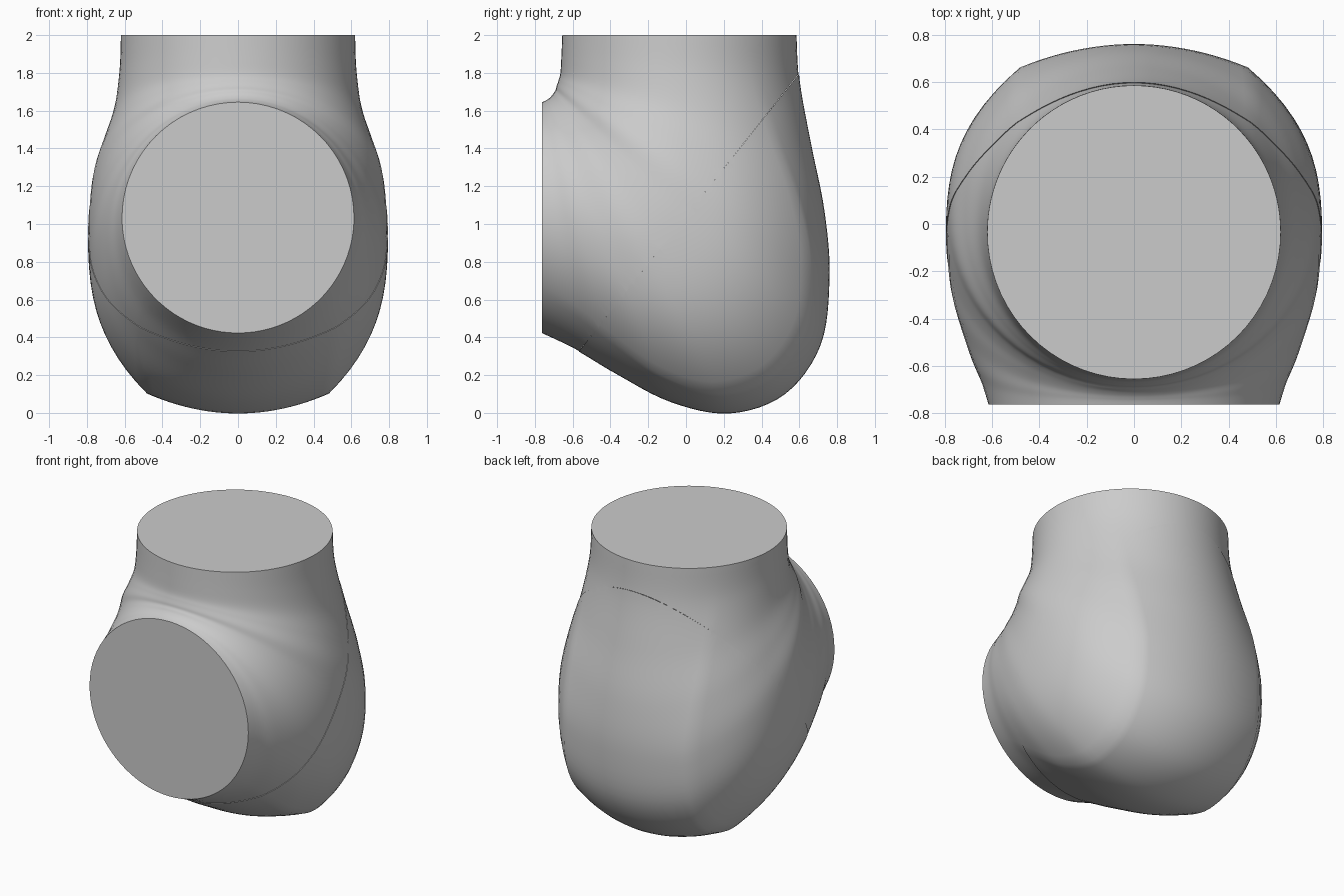
import bpy, bmesh, math
from mathutils import Vector

if "Cube" in bpy.data.objects:
    bpy.data.objects.remove(bpy.data.objects["Cube"])

# Elbow sections: inner y,z / outer y,z / half width / how boxed the outer side is
KEYS = [
    (-.655, 2.0, .585, 2.0, .62, 0),
    (-.66, 1.88, .60, 1.75, .627, .05),
    (-.665, 1.80, .66, 1.42, .655, .35),
    (-.675, 1.76, .73, 1.07, .712, .75),
    (-.685, 1.73, .757, .72, .767, 1),
    (-.69, 1.71, .71, .36, .788, 1),
    (-.70, 1.695, .52, .10, .79, 1),
    (-.71, 1.68, .23, 0, .775, 1),
    (-.725, 1.665, -.08, .06, .735, .8),
    (-.74, 1.655, -.37, .21, .688, .4),
    (-.75, 1.65, -.58, .335, .645, .15),
    (-.763, 1.645, -.763, .423, .614, 0),
]
CORNER_X, SAG, CORNER_A = .48, .12, math.radians(129.3)


def spline(t):
    i = min(int(t), len(KEYS) - 2)
    f = t - i
    p = [KEYS[min(max(i + j, 0), len(KEYS) - 1)] for j in (-1, 0, 1, 2)]
    return [.5 * (2*b + (c - a)*f + (2*a - 5*b + 4*c - d)*f*f + (3*b - a - 3*c + d)*f**3)
            for a, b, c, d in zip(*p)]


def half_section(h, w, k):
    """Points (x, u) from the inner side to the outer side."""
    pts = []
    angles = [math.pi/2 * i/18 for i in range(18)]
    angles += [math.pi/2 + (CORNER_A - math.pi/2) * i/12 for i in range(12)]
    angles += [CORNER_A + (math.pi - CORNER_A) * i/12 for i in range(13)]
    for n, a in enumerate(angles):
        ex, eu = w * math.sin(a), -h * math.cos(a)
        if n < 18:
            bx, bu = ex, eu
        elif n < 30:
            v = (n - 18) / 12
            bx, bu = w - (w - CORNER_X) * v**2.5, (h - SAG) * v
        else:
            v = (n - 30) / 12
            bx, bu = CORNER_X * (1 - v), h - SAG * (1 - v)**2
        pts.append((ex + (bx - ex)*k, eu + (bu - eu)*k))
    return pts


def elbow():
    bm = bmesh.new()
    rings = []
    steps = 66
    for s in range(steps + 1):
        iy, iz, oy, oz, w, k = spline(s / steps * (len(KEYS) - 1))
        a, b = Vector((0, iy, iz)), Vector((0, oy, oz))
        mid, d = (a + b) / 2, (b - a).normalized()
        half = half_section((b - a).length / 2, w, min(max(k, 0), 1))
        loop = half + [(-x, u) for x, u in half[-2:0:-1]]
        rings.append([bm.verts.new(mid + d*u + Vector((x, 0, 0))) for x, u in loop])
    n = len(rings[0])
    for r, q in zip(rings, rings[1:]):
        for i in range(n):
            bm.faces.new((r[i], r[(i+1) % n], q[(i+1) % n], q[i]))
    # flat ends of the two openings
    bm.faces.new(rings[0])
    bm.faces.new(rings[-1])
    bmesh.ops.recalc_face_normals(bm, faces=bm.faces)
    return bm


def make_part(name, keep_back):
    bm = elbow()
    co, no = Vector((0, -.54, .36)), Vector((0, 1.44, -1.14)).normalized()
    cut = bmesh.ops.bisect_plane(bm, geom=bm.verts[:] + bm.edges[:] + bm.faces[:], dist=1e-5,
                                 plane_co=co, plane_no=no,
                                 clear_inner=keep_back, clear_outer=not keep_back)
    if keep_back:
        # slightly proud shell, closed along the seam
        bm.normal_update()
        for v, nrm in [(v, v.normal.copy()) for v in bm.verts]:
            v.co += nrm * .003
        rim = [e for e in cut['geom_cut'] if isinstance(e, bmesh.types.BMEdge)]
        bmesh.ops.contextual_create(bm, geom=rim)
        bmesh.ops.recalc_face_normals(bm, faces=bm.faces)
    me = bpy.data.meshes.new(name)
    bm.to_mesh(me)
    bm.free()
    ob = bpy.data.objects.new(name, me)
    bpy.context.collection.objects.link(ob)
    bpy.ops.object.select_all(action='DESELECT')
    ob.select_set(True)
    bpy.context.view_layer.objects.active = ob
    bpy.ops.object.shade_smooth_by_angle(angle=math.radians(35))


make_part("elbow_front", False)
make_part("elbow_back_shell", True)
